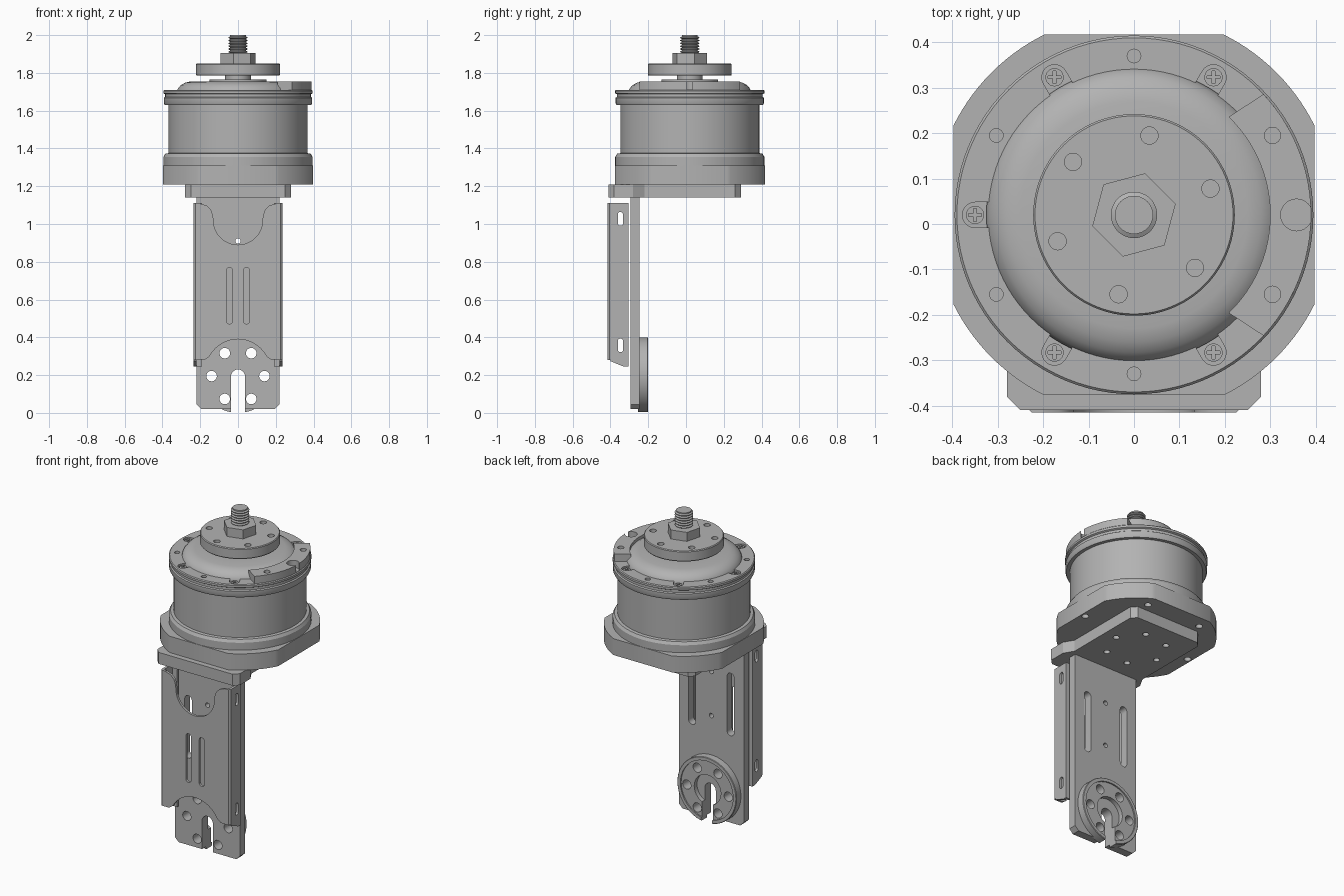
import bpy, bmesh
from math import sin, cos, radians, pi
from mathutils import Vector

cube = bpy.data.objects.get("Cube")
if cube:
    bpy.data.objects.remove(cube)

grey = bpy.data.materials.new("machined_grey")
grey.use_nodes = True
GREY = (0.45, 0.45, 0.45, 1)
grey.diffuse_color = GREY
grey.node_tree.nodes["Principled BSDF"].inputs["Base Color"].default_value = GREY

AXIS_Y = 0.02  # the drum axis


# ---------- outlines ----------
def arc(cx, cy, r, a0, a1, n=24):
    return [(cx + r * cos(radians(a0 + (a1 - a0) * i / n)),
             cy + r * sin(radians(a0 + (a1 - a0) * i / n))) for i in range(n + 1)]


def circle(cx, cy, r, n=24, start=0):
    return arc(cx, cy, r, start, start + 360, n)[:-1]


def capsule(a, b, r, n=10):
    d = Vector(b) - Vector(a)
    t = Vector((1, 0)).angle_signed(d) * -180 / pi
    return arc(*b, r, t - 90, t + 90, n) + arc(*a, r, t + 90, t + 270, n)


def mirrored(right):
    return right + [(-x, y) for x, y in reversed(right)]


def ring_points(r, start, count=6):
    return [(r * cos(radians(start + i * 360 / count)),
             AXIS_Y + r * sin(radians(start + i * 360 / count))) for i in range(count)]


# ---------- solids ----------
PLACE = {"z": lambda u, v, w: (u, v, w),
         "y": lambda u, v, w: (u, w, v),
         "x": lambda u, v, w: (w, u, v)}


def make(name, bm):
    bmesh.ops.recalc_face_normals(bm, faces=bm.faces)
    mesh = bpy.data.meshes.new(name)
    bm.to_mesh(mesh)
    bm.free()
    obj = bpy.data.objects.new(name, mesh)
    bpy.context.collection.objects.link(obj)
    mesh.materials.append(grey)
    return obj


def prisms(name, outlines, axis, lo, hi):
    bm = bmesh.new()
    for pts in outlines:
        ends = [[bm.verts.new(PLACE[axis](u, v, w)) for u, v in pts] for w in (lo, hi)]
        bm.faces.new(ends[0])
        bm.faces.new(ends[1])
        for i in range(len(pts)):
            j = (i + 1) % len(pts)
            bm.faces.new((ends[0][i], ends[0][j], ends[1][j], ends[1][i]))
    return make(name, bm)


def lathe(name, profile, axis="z", centre=(0, AXIS_Y), n=96):
    bm = bmesh.new()
    rings = []
    for r, h in profile:
        spots = circle(*centre, r, n) if r else [centre]
        rings.append([bm.verts.new(PLACE[axis](u, v, h)) for u, v in spots])
    for a, b in zip(rings, rings[1:]):
        for i in range(n):
            j = (i + 1) % n
            if len(a) == 1:
                bm.faces.new((a[0], b[i], b[j]))
            elif len(b) == 1:
                bm.faces.new((a[i], b[0], a[j]))
            else:
                bm.faces.new((a[i], a[j], b[j], b[i]))
    return make(name, bm)


def cut(obj, outlines, axis, lo, hi):
    cutter = prisms("cutter", outlines, axis, lo, hi)
    mod = obj.modifiers.new("cut", "BOOLEAN")
    mod.operation, mod.solver, mod.object = "DIFFERENCE", "EXACT", cutter
    bpy.context.view_layer.objects.active = obj
    bpy.ops.object.modifier_apply(modifier=mod.name)
    bpy.data.objects.remove(cutter)


# ---------- drum ----------
drum = lathe("drum_housing", [
    (0, 1.30), (0.395, 1.30), (0.395, 1.355), (0.385, 1.372), (0.368, 1.375),
    (0.368, 1.63), (0.388, 1.63), (0.393, 1.64), (0.393, 1.668), (0.386, 1.673),
    (0.386, 1.687), (0.395, 1.692), (0.395, 1.705), (0.39, 1.71), (0, 1.71)])
cut(drum, [circle(x, y, 0.015) for x, y in ring_points(0.35, 90, 3) + ring_points(0.35, 150, 3)
           if x < 0.2], "z", 1.67, 1.8)
screws = [p for p in ring_points(0.35, 60) if p[0] < 0.3]
cut(drum, [capsule((x, y), (x * 0.88, AXIS_Y + (y - AXIS_Y) * 0.88), 0.028)
           for x, y in screws], "z", 1.69, 1.8)

dome = lathe("dome", [(0, 1.67), (0.325, 1.67), (0.325, 1.70), (0.318, 1.718), (0.303, 1.735),
                      (0.28, 1.748), (0.25, 1.755), (0.15, 1.755), (0.15, 1.765), (0, 1.765)])

# screws with cross recesses
heads = prisms("cover_screws", [circle(x, y, 0.02) for x, y in screws], "z", 1.68, 1.705)
for w, h in ((0.014, 0.003), (0.003, 0.014)):
    cut(heads, [[(x - w, y - h), (x + w, y - h), (x + w, y + h), (x - w, y + h)]
                for x, y in screws], "z", 1.695, 1.72)

# raised lug on one side of the rim
lug = prisms("rim_lug", [arc(0, AXIS_Y, 0.39, -43, 43) + arc(0, AXIS_Y, 0.30, 46, -46)],
             "z", 1.70, 1.755)
cut(lug, [circle(0.358, AXIS_Y, 0.035)] +
    [circle(0.305, AXIS_Y + s * 0.175, 0.018) for s in (-1, 1)], "z", 1.712, 1.8)

# ---------- base of the drum: round plate with four flats ----------
flat = 0.397
corner = 26.5
outline = []
for k in range(4):
    outline += arc(0, AXIS_Y, flat / cos(radians(corner)), k * 90 + corner, k * 90 + 90 - corner, 14)
base = prisms("base_plate", [outline], "z", 1.21, 1.31)
cut(base, [circle(x, y, 0.02) for x, y in ring_points(0.37, 0)], "z", 1.15, 1.27)

# ---------- output flange, nut and threaded stud ----------
lathe("flange_hub", [(0, 1.75), (0.068, 1.75), (0.068, 1.79), (0, 1.79)], n=48)
flange = lathe("output_flange", [(0, 1.785), (0.218, 1.785), (0.222, 1.79), (0.222, 1.845),
                                 (0.218, 1.85), (0, 1.85)])
cut(flange, [circle(x, y, 0.019) for x, y in ring_points(0.178, 79)], "z", 1.80, 1.9)
prisms("hex_nut", [circle(0, AXIS_Y, 0.095, 6, 15)], "z", 1.845, 1.905)
thread = [(0, 1.90), (0.042, 1.90)]
for i in range(6):
    z = 1.905 + i * 0.015
    thread += [(0.042, z), (0.051, z + 0.005), (0.051, z + 0.008), (0.042, z + 0.013)]
lathe("threaded_stud", thread + [(0.042, 2.0), (0, 2.0)], n=40)

# ---------- mounting plate ----------
mount = prisms("mounting_plate", [mirrored([
    (0.25, -0.41), (0.28, -0.38), (0.28, -0.28), (0.245, -0.22),
    (0.245, 0.26), (0.215, 0.29)])], "z", 1.14, 1.21)
cut(mount, [circle(x, y, 0.018) for x, y in ring_points(0.167, 8)], "z", 1.1, 1.18)

# ---------- back plate of the arm ----------
Y0, Y1 = -0.295, -0.245
HUB = (0, 0.2)
centre_slot = capsule((0, -0.1), (0, 0.193), 0.037, 14)
bolt_holes = [circle(0.14 * cos(radians(a)), 0.195 + 0.14 * sin(radians(a)), 0.028)
              for a in range(0, 360, 60)]
back = prisms("arm_back_plate", [mirrored([(0.195, 0.02), (0.22, 0.045), (0.22, 1.14)])],
              "y", Y0, Y1)
cut(back, [centre_slot] + bolt_holes + [circle(0, z, 0.014) for z in (0.64, 0.91)] +
    [capsule((x, 0.575), (x, 0.91), 0.024) for x in (-0.13, 0.13)], "y", -0.35, -0.2)

# round end boss with a raised rim and a sunken middle
boss = lathe("end_boss", [(0, Y1 - 0.01), (0.2, Y1 - 0.01), (0.2, -0.203), (0.197, -0.2),
                          (0.178, -0.2), (0.178, -0.208), (0.09, -0.208), (0.09, -0.235),
                          (0, -0.235)], "y", HUB, 72)
cut(boss, [centre_slot] + bolt_holes, "y", -0.35, -0.1)

# ---------- folded front cover ----------
cover = prisms("arm_cover", [mirrored([
    (0.225, -0.415), (0.235, -0.405), (0.235, -0.305), (0.19, -0.305),
    (0.19, -0.318), (0.22, -0.318), (0.22, -0.4)])], "z", 0.245, 1.11)
cut(cover, [[(-0.45, 0.2), (-0.45, 0.29), (-0.415, 0.28), (-0.33, 0.245), (-0.33, 0.2)]],
    "x", -0.4, 0.4)
cut(cover, [[(-0.3, 0.2), (-0.3, 0.28), (-0.175, 0.282)] + arc(0, 0.22, 0.17, 152, 28) +
            [(0.175, 0.282), (0.3, 0.28), (0.3, 0.2)]], "y", -0.45, -0.399)
neck = [(0.2, 1.2), (0.2, 1.108), (0.165, 1.097), (0.143, 1.075), (0.132, 1.045)]
cut(cover, [neck + arc(0, 1.02, 0.13, 0, -180) + [(-x, z) for x, z in reversed(neck)]] +
    [capsule((x, 0.488), (x, 0.752), 0.017) for x in (-0.045, 0.045)], "y", -0.45, -0.395)
cut(cover, [capsule((-0.347, z), (-0.347, z + 0.045), 0.014) for z in (0.335, 1.005)],
    "x", -0.4, 0.4)

# ---------- smooth round surfaces, keep hard edges ----------
for obj in bpy.context.scene.objects:
    if obj.type == "MESH":
        obj.data.shade_smooth()
        obj.data.set_sharp_from_angle(angle=radians(30))
